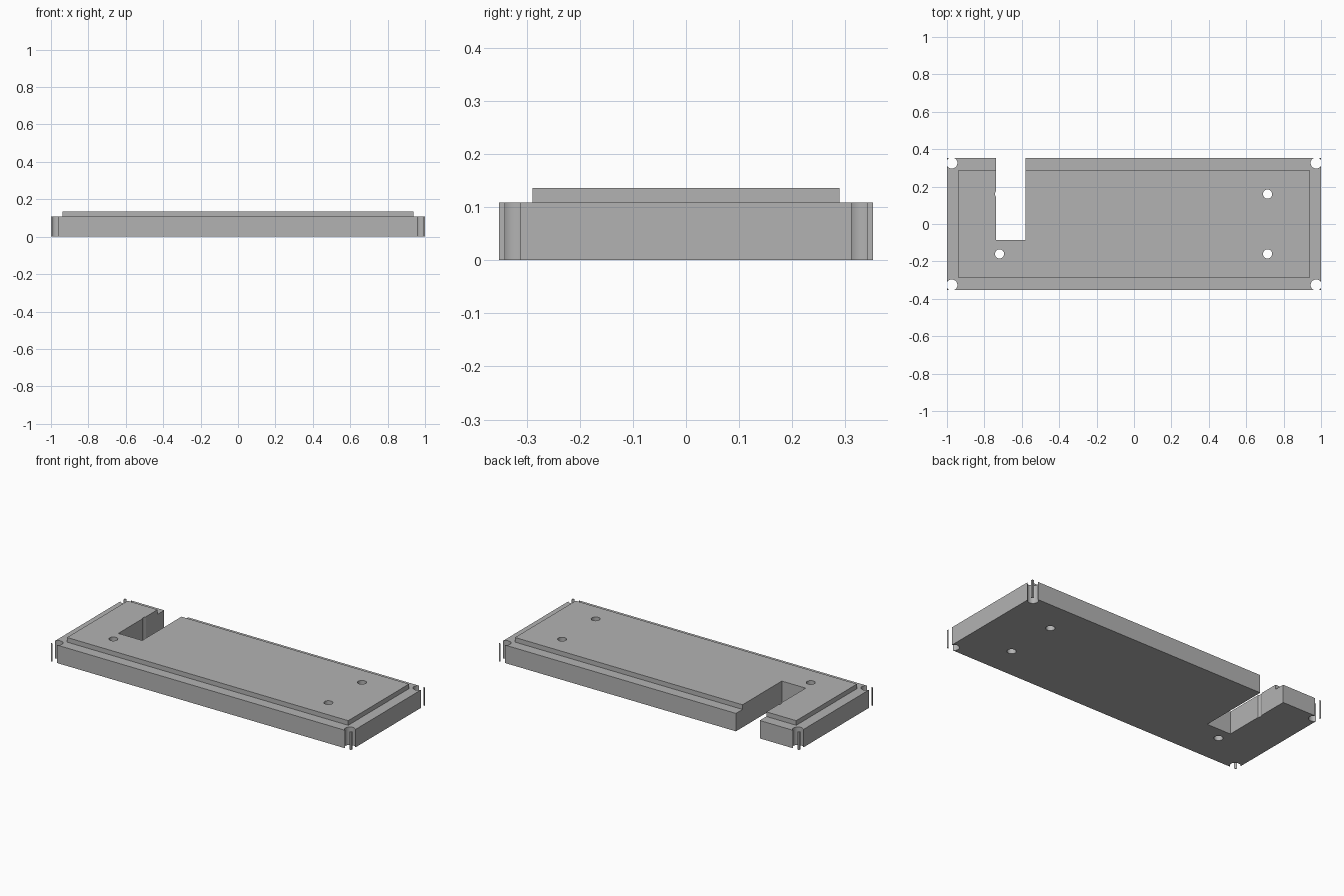
import bpy
import bmesh
from mathutils import Matrix, Vector

HALF_X, HALF_Y = 1.0, 0.352
BASE_H, TOP_H, STEP = 0.108, 0.136, 0.089

if "Cube" in bpy.data.objects:
    bpy.data.objects.remove(bpy.data.objects["Cube"], do_unlink=True)

grey = bpy.data.materials.new("mid_grey")
grey.use_nodes = True
colour = (0.45, 0.45, 0.45, 1)
grey.diffuse_color = colour
grey.node_tree.nodes["Principled BSDF"].inputs["Base Color"].default_value = colour


def add_box(bm, low, high):
    low, high = Vector(low), Vector(high)
    place = Matrix.Translation((low + high) / 2) @ Matrix.Diagonal((*(high - low), 1))
    bmesh.ops.create_cube(bm, size=1, matrix=place)


def add_drill(bm, x, y, radius):
    bmesh.ops.create_cone(bm, cap_ends=True, segments=48, radius1=radius,
                          radius2=radius, depth=1, matrix=Matrix.Translation((x, y, 0)))


def to_object(bm, name):
    mesh = bpy.data.meshes.new(name)
    bm.to_mesh(mesh)
    bm.free()
    mesh.materials.append(grey)
    obj = bpy.data.objects.new(name, mesh)
    bpy.context.collection.objects.link(obj)
    return obj


def cut(target, cutter):
    cutter.hide_render = True
    mod = target.modifiers.new(cutter.name, "BOOLEAN")
    mod.operation, mod.solver, mod.object = "DIFFERENCE", "EXACT", cutter
    bpy.context.view_layer.objects.active = target
    bpy.ops.object.modifier_apply(modifier=mod.name)
    bpy.data.objects.remove(cutter, do_unlink=True)


# Base plate with a raised, inset top step
bm = bmesh.new()
add_box(bm, (-HALF_X, -HALF_Y, 0), (HALF_X, HALF_Y, BASE_H))
top = max(bm.faces, key=lambda f: f.calc_center_median().z)
bmesh.ops.inset_region(bm, faces=[top], thickness=STEP)
raised = bmesh.ops.extrude_face_region(bm, geom=[top])["geom"]
bmesh.ops.translate(bm, vec=(0, 0, TOP_H - BASE_H),
                    verts=[v for v in raised if isinstance(v, bmesh.types.BMVert)])
if top.is_valid:
    bmesh.ops.delete(bm, geom=[top], context="FACES_ONLY")
bmesh.ops.recalc_face_normals(bm, faces=bm.faces)
plate = to_object(bm, "stepped_plate")

# Rectangular slot open at the back
bm = bmesh.new()
add_box(bm, (-0.738, -0.085, -1), (-0.579, 1, 1))
cut(plate, to_object(bm, "slot_cutter"))

# Four screw holes and four corner holes that break through the edges
bm = bmesh.new()
for side in (-1, 1):
    for x in (-0.719, 0.714):
        add_drill(bm, x, side * 0.16, 0.0245)
    for end in (-1, 1):
        add_drill(bm, end * 0.974, side * 0.3262, 0.0298)
cut(plate, to_object(bm, "hole_cutter"))

# Smooth hole walls, sharp edges elsewhere
bpy.ops.object.select_all(action="DESELECT")
plate.select_set(True)
bpy.context.view_layer.objects.active = plate
bpy.ops.object.shade_smooth_by_angle()
